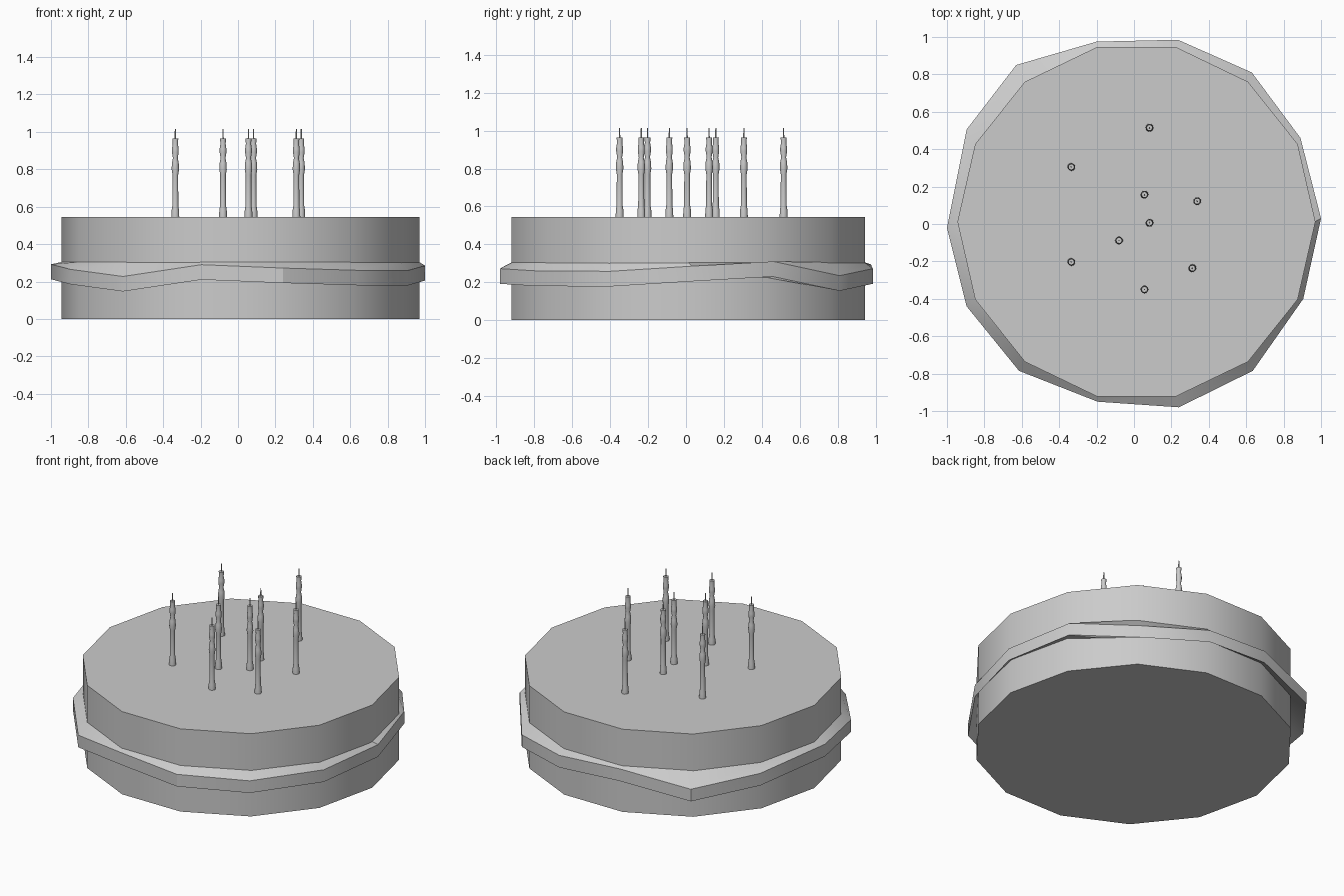
import bpy, math

if "Cube" in bpy.data.objects:
    bpy.data.objects.remove(bpy.data.objects["Cube"])

N = 14
CX, CY, R = 0.013, 0.012, 0.957
TOP = 0.545


def make(name, verts, faces):
    mesh = bpy.data.meshes.new(name)
    mesh.from_pydata(verts, [], faces)
    ob = bpy.data.objects.new(name, mesh)
    bpy.context.collection.objects.link(ob)
    bpy.ops.object.select_all(action='DESELECT')
    ob.select_set(True)
    bpy.context.view_layer.objects.active = ob
    bpy.ops.object.shade_smooth_by_angle(angle=math.radians(30))
    return ob


def circle(r, z, n, cx=0.0, cy=0.0):
    return [(cx + r * math.cos(2 * math.pi * i / n),
             cy + r * math.sin(2 * math.pi * i / n), z) for i in range(n)]


def loft(name, rings, closed=False):
    # bridge rings of points; cap the ends, or join last ring to first
    n, m = len(rings[0]), len(rings)
    verts = [p for ring in rings for p in ring]
    faces = []
    for j in range(m if closed else m - 1):
        a, b = j * n, ((j + 1) % m) * n
        for i in range(n):
            k = (i + 1) % n
            faces.append((a + i, a + k, b + k, b + i))
    if not closed:
        faces.append(tuple(reversed(range(n))))
        faces.append(tuple(range((m - 1) * n, m * n)))
    return make(name, verts, faces)


# cake body
loft("cake", [circle(R, 0, N, CX, CY), circle(R, TOP, N, CX, CY)])

# wavy icing band: outer edge (x, y, top z), counter-clockwise from +x
outer = [(1.0, .03, .285), (.89, .46, .31), (.63, .81, .235), (.235, .985, .272),
         (-.2, .975, .295), (-.63, .85, .228), (-.895, .505, .272), (-1.0, -.02, .292),
         (-.895, -.44, .265), (-.615, -.785, .227), (-.195, -.95, .29),
         (.24, -.98, .272), (.635, -.785, .26), (.905, -.40, .258)]
H = 0.08
loft("icing_band", [circle(R - .003, .225, N, CX, CY),
                    [(x, y, z - H) for x, y, z in outer],
                    outer,
                    circle(R - .003, .305, N, CX, CY)], closed=True)

# candles with turned profile and thin wick
profile = [(.021, TOP), (.020, .58), (.016, .605), (.015, .77), (.020, .80),
           (.018, .835), (.013, .86), (.018, .89), (.018, .91), (.014, .935),
           (.016, .965)]
spots = [(.083, .515), (-.335, .305), (.056, .157), (.338, .122), (.083, .006),
         (-.08, -.088), (-.335, -.203), (.312, -.236), (.056, -.35)]
for i, (x, y) in enumerate(spots, 1):
    loft(f"candle_{i}", [circle(r, z, 12, x, y) for r, z in profile])
    loft(f"wick_{i}", [circle(r, z, 6, x, y) for r, z in ((.004, .96), (.003, 1.015))])
